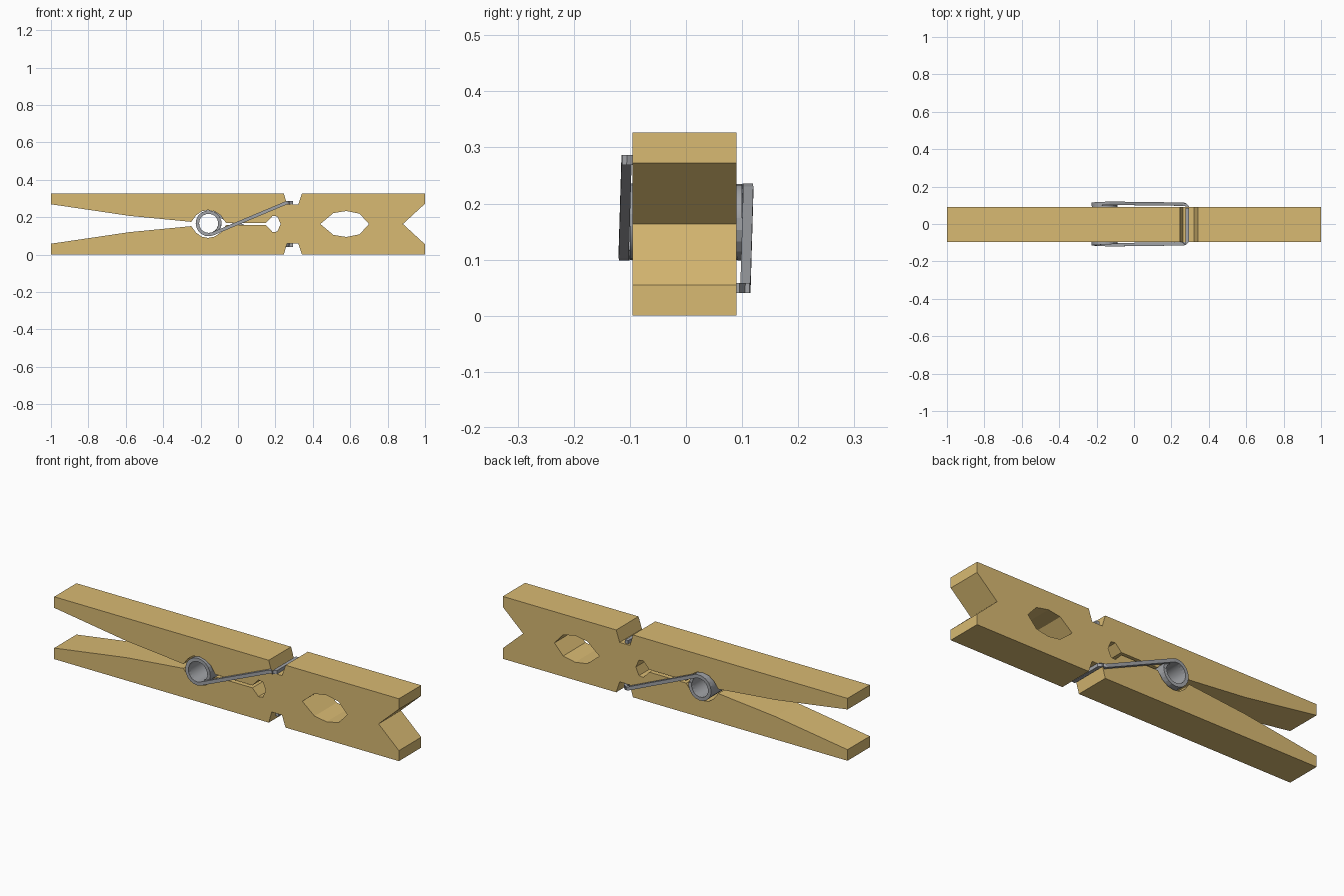
import bpy, bmesh, math
from mathutils import Vector

cube = bpy.data.objects.get("Cube")
if cube:
    bpy.data.objects.remove(cube, do_unlink=True)

MID = 0.1635          # height of the plane where the two halves meet
Y0, Y1 = -0.095, 0.09
COIL = Vector((-0.157, 0, 0.167))


def material(name, rgb):
    m = bpy.data.materials.new(name)
    m.use_nodes = True
    m.diffuse_color = (*rgb, 1)
    m.node_tree.nodes["Principled BSDF"].inputs["Base Color"].default_value = (*rgb, 1)
    return m


wood = material("pale_wood", (0.69, 0.49, 0.17))
steel = material("spring_steel", (0.36, 0.37, 0.39))


def finish(name, bm, mat):
    bmesh.ops.recalc_face_normals(bm, faces=bm.faces)
    me = bpy.data.meshes.new(name)
    bm.to_mesh(me)
    bm.free()
    me.materials.append(mat)
    ob = bpy.data.objects.new(name, me)
    bpy.context.collection.objects.link(ob)
    return ob


# Side profile of one wooden half: spring notch, jaw, grip holes, coil seat, handle
profile = [(-1, 0), (0.245, 0), (0.262, 0.06), (0.322, 0.06), (0.342, 0),
           (1, 0), (1, 0.055), (0.882, MID), (0.7, MID), (0.65, 0.108),
           (0.58, 0.094), (0.51, 0.105), (0.44, MID), (0.228, MID),
           (0.21, 0.123), (0.185, 0.12), (0.15, 0.157), (-0.065, 0.157),
           (-0.092, 0.118), (-0.125, 0.096), (-0.16, 0.089), (-0.195, 0.096),
           (-0.225, 0.118), (-0.25, 0.152), (-0.58, 0.12), (-1, 0.058)]


def wooden_half(name, flip):
    bm = bmesh.new()
    verts = [bm.verts.new((x, Y0, 2 * MID - z if flip else z)) for x, z in profile]
    face = bm.faces.new(verts)
    out = bmesh.ops.extrude_face_region(bm, geom=[face])["geom"]
    moved = [g for g in out if isinstance(g, bmesh.types.BMVert)]
    bmesh.ops.translate(bm, verts=moved, vec=(0, Y1 - Y0, 0))
    return finish(name, bm, wood)


wooden_half("lower_half", False)
wooden_half("upper_half", True)

# Hollow coil body of the spring
bm = bmesh.new()
N = 20
rings = []
for r, y in ((0.068, -0.1), (0.068, 0.1), (0.052, 0.1), (0.052, -0.1)):
    rings.append([bm.verts.new(COIL + Vector((r * math.cos(a), y, r * math.sin(a))))
                  for a in (2 * math.pi * i / N for i in range(N))])
for k in range(4):
    a, b = rings[k], rings[(k + 1) % 4]
    for i in range(N):
        j = (i + 1) % N
        bm.faces.new((a[i], a[j], b[j], b[i]))
coil = finish("spring_coil", bm, steel)


def wire(name, side):
    """Last turn of the coil, the straight arm and the bar across the notch."""
    pts = []
    for i in range(17):
        t = i / 16
        a = math.radians(-67 - 300 * (1 - t)) * -side
        pts.append(COIL + Vector((0.06 * math.cos(a), side * (0.096 + 0.015 * t),
                                  0.06 * math.sin(a))))
    end_z = MID - side * 0.114
    pts.append(Vector((0.26, side * 0.106, end_z)))
    pts.append(Vector((0.285, side * 0.104, end_z)))
    pts.append(Vector((0.285, -side * 0.085, end_z)))
    # Sweep a square section along the path
    bm = bmesh.new()
    h = 0.009
    prev = None
    for i, p in enumerate(pts):
        d_in = (p - pts[max(i - 1, 0)]).normalized()
        d_out = (pts[min(i + 1, len(pts) - 1)] - p).normalized()
        d = (d_in + d_out).normalized()
        if i >= len(pts) - 2:
            w = Vector((1, 0, 0)) if i == len(pts) - 1 else Vector((1, -side, 0))
            w *= side
        else:
            w = Vector((0, 1, 0))
        n = d.cross(w).normalized()
        ring = [bm.verts.new(p + h * (s * w + t * n))
                for s, t in ((-1, -1), (1, -1), (1, 1), (-1, 1))]
        if prev:
            for k in range(4):
                m = (k + 1) % 4
                bm.faces.new((prev[k], prev[m], ring[m], ring[k]))
        else:
            bm.faces.new(ring)
        prev = ring
    bm.faces.new(prev[::-1])
    return finish(name, bm, steel)


wire("front_spring_arm", -1)
wire("back_spring_arm", 1)

# Smooth the coil but keep its rims sharp
bpy.ops.object.select_all(action="DESELECT")
coil.select_set(True)
bpy.context.view_layer.objects.active = coil
bpy.ops.object.shade_smooth_by_angle(angle=math.radians(35))
